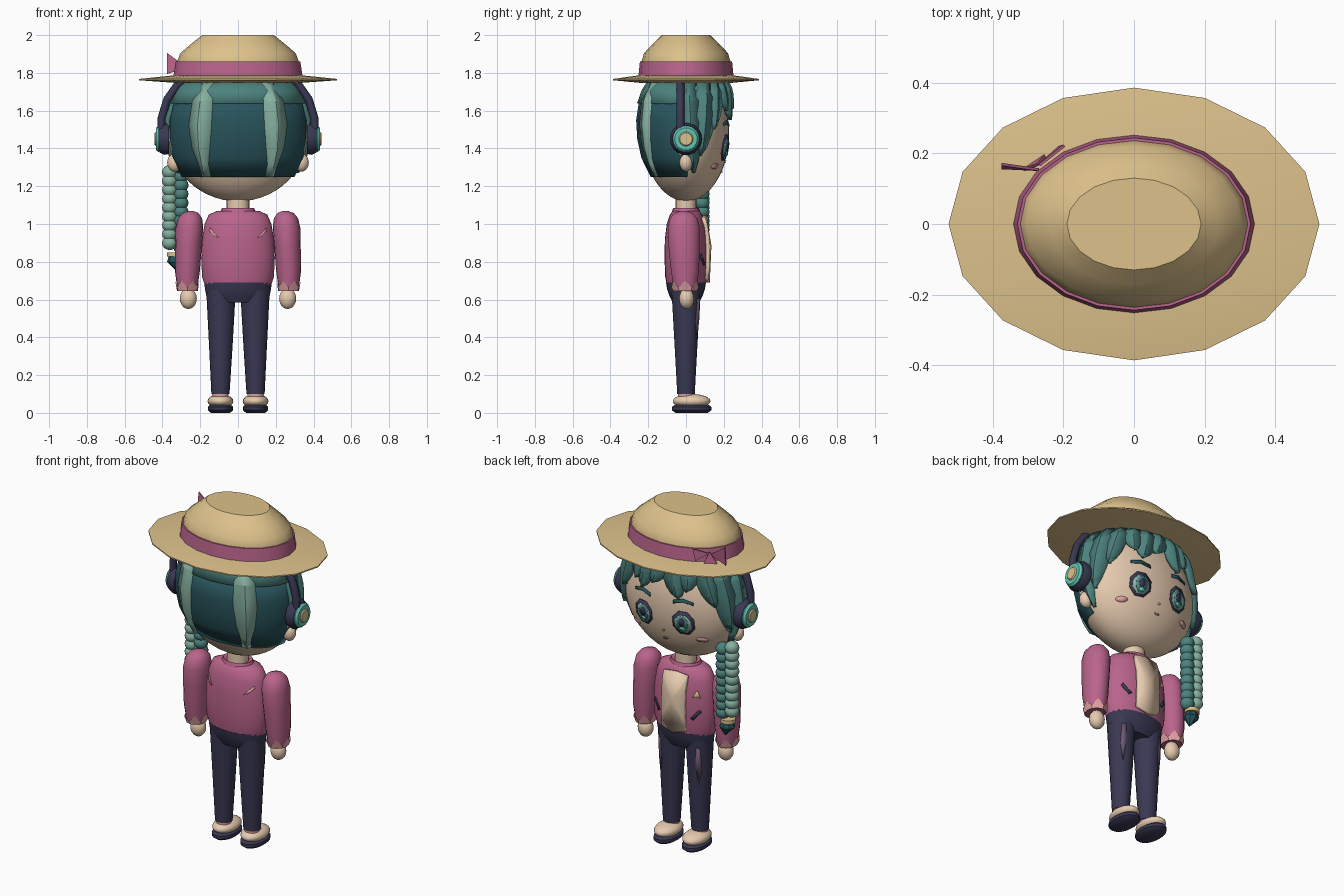
import bpy, bmesh, math
from mathutils import Vector

if "Cube" in bpy.data.objects:
    bpy.data.objects.remove(bpy.data.objects["Cube"])

COLORS = {'dark_teal': '2C555C', 'teal': '4E827E', 'mint': '86B0A0', 'straw': 'DCC08A', 'rose': 'B8648A',
          'navy': '3C3B54', 'skin': 'E6CAAE', 'aqua': '62C4B2', 'blush': 'E0A0A2', 'mauve': '6C5870'}
MATS = {}
for cname, h in COLORS.items():
    m = bpy.data.materials.new(cname)
    m.diffuse_color = [(int(h[i:i + 2], 16) / 255) ** 2.2 for i in (0, 2, 4)] + [1]
    m.use_nodes = True
    m.node_tree.nodes["Principled BSDF"].inputs["Base Color"].default_value = m.diffuse_color
    MATS[cname] = m


def finish(name, bm, mat, angle=40, closed=True, thick=0):
    if closed:
        bmesh.ops.recalc_face_normals(bm, faces=bm.faces[:])
    me = bpy.data.meshes.new(name)
    bm.to_mesh(me)
    bm.free()
    me.materials.append(MATS[mat])
    if angle:
        me.shade_smooth()
        me.set_sharp_from_angle(angle=math.radians(angle))
    ob = bpy.data.objects.new(name, me)
    bpy.context.collection.objects.link(ob)
    if thick:
        mod = ob.modifiers.new('thickness', 'SOLIDIFY')
        mod.thickness, mod.offset = thick, -1
    return ob


def loft(name, rings, mat, n=20, axis='z', angle=40, jag=0):
    """Stack of ellipses (cx, cy, cz, r1, r2); jag makes the last ring zigzag."""
    bm = bmesh.new()
    rows = []
    for i, (cx, cy, cz, r1, r2) in enumerate(rings):
        row = []
        for k in range(n):
            a = 2 * math.pi * k / n
            u, v = r1 * math.cos(a), r2 * math.sin(a)
            w = jag * (k % 2) if i == len(rings) - 1 else 0
            row.append(bm.verts.new((cx + u, cy + v, cz - w) if axis == 'z' else (cx, cy + u, cz + v)))
        rows.append(row)
    for p, q in zip(rows, rows[1:]):
        for k in range(n):
            bm.faces.new((p[k], p[(k + 1) % n], q[(k + 1) % n], q[k]))
    if not jag:
        bm.faces.new(rows[0])
        bm.faces.new(rows[-1])
    return finish(name, bm, mat, angle)


def ball(name, c, r, mat, u=16, v=10):
    bm = bmesh.new()
    bmesh.ops.create_uvsphere(bm, u_segments=u, v_segments=v, radius=1)
    for vert in bm.verts:
        vert.co = Vector([c[i] + vert.co[i] * r[i] for i in range(3)])
    return finish(name, bm, mat, 60)


def plate(name, pts, surf, off, mat, side=1, thick=0.004):
    """Thin fan of (x, z) points laid on a surface y = surf(x, z)."""
    bm = bmesh.new()
    def put(x, z):
        return bm.verts.new((x, side * (surf(x, z) + off), z))
    mid = put(sum(p[0] for p in pts) / len(pts), sum(p[1] for p in pts) / len(pts))
    ring = [put(*p) for p in pts]
    for a, b in zip(ring, ring[1:] + ring[:1]):
        f = bm.faces.new((mid, a, b))
        f.normal_update()
        if f.normal.y * side < 0:
            f.normal_flip()
    return finish(name, bm, mat, 40, False, thick)


def lerp(table, z):
    for a, b in zip(table, table[1:]):
        if z <= b[0]:
            t = max(0, (z - a[0]) / (b[0] - a[0]))
            return [p + (q - p) * t for p, q in zip(a, b)]
    return table[-1]


def oval(cx, cz, rx, rz, n=12):
    return [(cx + rx * math.cos(2 * math.pi * (k + .5) / n), cz + rz * math.sin(2 * math.pi * (k + .5) / n)) for k in range(n)]


# Hat: brim, crown, band and bow
loft('hat_brim', [(0, 0, 1.747, .33, .24), (0, 0, 1.761, .525, .386), (0, 0, 1.768, .525, .386),
                  (0, 0, 1.787, .34, .25)], 'straw', 16, angle=25)
loft('hat_crown', [(0, 0, 1.78, .325, .24), (0, 0, 1.86, .322, .236), (0, 0, 1.905, .305, .222),
                   (0, 0, 1.96, .24, .17), (0, 0, 2.0, .19, .13)], 'straw', 20, angle=30)
loft('hat_band', [(0, 0, 1.782, .342, .252), (0, 0, 1.86, .33, .244)], 'rose', 20)
bm = bmesh.new()
for tri in ([(-.27, .15, 1.83), (-.375, .165, 1.905), (-.375, .155, 1.795)],
            [(-.27, .17, 1.84), (-.2, .225, 1.87), (-.215, .22, 1.80)],
            [(-.27, .165, 1.85), (-.31, .15, 1.785), (-.25, .19, 1.785)]):
    bm.faces.new([bm.verts.new(p) for p in tri])
finish('hat_bow', bm, 'rose', 0, False, .008)

# Head, ears, neck
HC, HR = 1.48, (.37, .228, .36)
ball('head', (0, 0, HC), HR, 'skin', 40, 28)
def face(x, z):
    return HR[1] * math.sqrt(max(0, 1 - (x / HR[0]) ** 2 - ((z - HC) / HR[2]) ** 2))
loft('neck', [(0, 0, 1.03, .06, .055), (0, 0, 1.15, .06, .055)], 'skin')

# Face details
plate('nose', oval(0, 1.33, .008, .006, 6), face, .005, 'blush')
plate('mouth', oval(0, 1.275, .016, .006, 6), face, .005, 'rose')
for s, side in ((-1, 'left'), (1, 'right')):
    ball('ear_' + side, (s * .335, 0, 1.325), (.04, .035, .048), 'skin')
    plate('eye_rim_' + side, oval(s * .13, 1.405, .066, .075, 8), face, .006, 'navy')
    plate('eye_white_' + side, oval(s * .13, 1.40, .05, .056, 8), face, .009, 'mint')
    plate('iris_' + side, oval(s * .127, 1.402, .034, .05, 8), face, .012, 'teal')
    plate('pupil_' + side, oval(s * .127, 1.41, .018, .028, 8), face, .015, 'navy')
    plate('eye_glint_' + side, oval(s * .127, 1.372, .018, .013, 6), face, .016, 'aqua')
    plate('brow_' + side, [(s * .075, 1.515), (s * .13, 1.53), (s * .19, 1.52), (s * .19, 1.535),
                           (s * .13, 1.55), (s * .075, 1.535)], face, .008, 'dark_teal')
    plate('cheek_' + side, oval(s * .215, 1.305, .03, .015), face, .006, 'blush')

# Hair surface: z, side radius, back radius, front radius
HAIR = [(1.25, .305, .19, .19), (1.35, .355, .24, .225), (1.45, .375, .262, .238), (1.55, .375, .268, .243),
        (1.65, .352, .255, .243), (1.71, .325, .232, .238), (1.76, .28, .2, .215)]
def hair(a, z, k=1):
    _, rx, rb, rf = lerp(HAIR, z)
    a = math.radians(a)
    return Vector((k * rx * math.sin(a), k * (rf if math.cos(a) > 0 else rb) * math.cos(a), z))


def sheet(name, grid, mat, angle):
    bm = bmesh.new()
    rows = [[bm.verts.new(p) for p in row] for row in grid]
    for p, q in zip(rows, rows[1:]):
        for k in range(len(p) - 1):
            f = bm.faces.new((p[k], p[k + 1], q[k + 1], q[k]))
            f.normal_update()
            c = f.calc_center_median()
            if f.normal.x * c.x + f.normal.y * c.y < 0:
                f.normal_flip()
    return finish(name, bm, mat, angle, False, .018)


def shell(name, a0, a1, zs, k, mat, n):
    return sheet(name, [[hair(a0 + (a1 - a0) * i / n, z, k) for i in range(n + 1)] for z in zs], mat, 25)


def lock(name, a, hw, z0, z1, mat, tip=.03, lean=0, bulge=1.05):
    """Leaf-shaped ridge of hair hanging from z0 to z1."""
    grid = []
    for t, w in ((0, .75), (.2, .95), (.45, 1), (.7, .8), (.87, .5), (1, tip)):
        z, c = z0 + (z1 - z0) * t, a + lean * t * t
        grid.append([hair(c - hw * w, z, 1.0), hair(c, z, bulge), hair(c + hw * w, z, 1.0)])
    return sheet(name, grid, mat, 15)


shell('hair_back', 88, 272, (1.25, 1.35, 1.45, 1.55, 1.66), .985, 'dark_teal', 12)
shell('hair_crown_back', 80, 280, (1.64, 1.71, 1.76), 1.01, 'teal', 12)
shell('hair_crown_front', -82, 82, (1.685, 1.72, 1.76), .995, 'teal', 12)
for s in (-1, 1):
    lock('back_lock', 180 + s * 33, 11, 1.75, 1.25, 'mint', .45)
    lock('temple_lock', s * 86, 15, 1.75, 1.27, 'teal', .15, -s * 8)
    lock('cheek_lock', s * 64, 15, 1.75, 1.36, 'teal', .05, s * 6, 1.06)
for i, (a, tip_z) in enumerate(((-46, 1.52), (-29, 1.60), (-13, 1.55), (3, 1.61), (17, 1.56), (32, 1.60), (47, 1.50))):
    lock('fringe_lock_%d' % i, a, 11, 1.75, tip_z, 'teal', .05, (-5, 4, -4, 5, 3, -4, 5)[i])

# Braid: two columns of beads, tie and tassel
for i in range(9):
    z = 1.275 - i * .047
    ball('braid_outer', (-.362, .085, z), (.04, .04, .037), 'mint', 12, 8)
    ball('braid_inner', (-.302, .085, z - .022), (.04, .04, .037), 'teal', 12, 8)
loft('braid_tie', [(-.335, .085, .828, .042, .04), (-.335, .085, .85, .042, .04)], 'straw', 14)
loft('braid_tassel', [(-.318, .085, .745, .004, .004), (-.33, .085, .8, .046, .04),
                      (-.335, .085, .835, .03, .03)], 'dark_teal', 8, angle=20)

# Headphones
cu = bpy.data.curves.new('headphone_band', 'CURVE')
cu.dimensions, cu.bevel_depth, cu.bevel_resolution = '3D', .021, 2
arc = [(.405, 1.46), (.405, 1.56), (.375, 1.66), (.315, 1.745), (.2, 1.8)]
path = [(-x, z) for x, z in arc] + arc[::-1]
sp = cu.splines.new('POLY')
sp.points.add(len(path) - 1)
for p, (x, z) in zip(sp.points, path):
    p.co = (x, -.03, z, 1)
cu.materials.append(MATS['navy'])
bpy.context.collection.objects.link(bpy.data.objects.new('headphone_band', cu))
for s in (-1, 1):
    for part, x0, x1, r, mat in (('pad', .365, .415, .085, 'navy'), ('ring', .41, .434, .07, 'aqua'),
                                 ('center', .43, .442, .038, 'straw')):
        loft('headphone_' + part, [(s * x0, 0, 1.45, r * .95, r * .95), (s * (x0 + x1) / 2, 0, 1.45, r, r),
                                   (s * x1, 0, 1.45, r * .85, r * .85)], mat, 18, 'x')

# Jacket with shirt panel, pockets, badge and back slits
BODY = [(.66, .17, .098), (.72, .19, .11), (.82, .195, .114), (.92, .19, .112), (1.0, .177, .102),
        (1.05, .155, .085), (1.07, .11, .068)]
loft('jacket', [(0, 0, z, a, b) for z, a, b in BODY], 'rose', 28, angle=50)
loft('collar', [(0, 0, 1.05, .1, .08), (0, 0, 1.085, .085, .068), (0, 0, 1.075, .065, .058)], 'rose', 20)
def body(x, z):
    _, a, b = lerp(BODY, z)
    return b * math.sqrt(max(0, 1 - (x / a) ** 2))
side_z = (.71, .78, .86, .94, 1.0, 1.035)
plate('shirt_panel', [(.075, z) for z in side_z] + [(0, 1.045)] + [(-.075, z) for z in side_z[::-1]] + [(0, .69)],
      body, .022, 'skin', thick=.02)
plate('badge', [(-.15, .915), (-.11, .915), (-.13, .955)], body, .006, 'straw')
for s in (-1, 1):
    plate('pocket', [(s * .10, .79), (s * .115, .78), (s * .155, .83), (s * .145, .845)], body, .006, 'navy')
    plate('back_slit', [(s * .105, .93), (s * .125, .935), (s * .155, .965), (s * .15, .98)], body, .006, 'blush', -1)

    # Sleeves, cuffs, hands
    loft('sleeve', [(s * .268, -.005, .65, .052, .06), (s * .268, -.005, .75, .066, .075),
                    (s * .262, -.01, .88, .07, .084), (s * .257, -.012, .98, .073, .086),
                    (s * .254, -.012, 1.03, .064, .074), (s * .252, -.012, 1.058, .043, .05),
                    (s * .25, -.012, 1.07, .012, .014)], 'rose', 18, angle=60)
    loft('cuff', [(s * .268, -.005, .645, .055, .063), (s * .268, -.005, .70, .064, .073)],
         'blush', 12, jag=.035)
    ball('hand', (s * .263, .003, .605), (.045, .04, .055), 'skin')

    # Trouser legs with worn patches
    LEG = [(.1, .093, .048, .047), (.35, .091, .062, .061), (.65, .09, .078, .078)]
    loft('leg', [(s * x, 0, z, a, b) for z, x, a, b in LEG], 'navy', 18)
    def shin(x, z):
        _, c, a, b = lerp(LEG, z)
        return b * math.sqrt(max(0, 1 - ((abs(x) - c) / a) ** 2))
    plate('worn_patch', [(s * .125, .38), (s * .14, .48), (s * .138, .6), (s * .118, .61), (s * .112, .5)],
          shin, .005, 'mauve')

    # Ankles and shoes
    loft('ankle', [(s * .093, 0, .06, .042, .042), (s * .093, 0, .115, .044, .044)], 'blush', 16)
    ball('shoe', (s * .093, .03, .062), (.068, .1, .038), 'skin', 20, 12)
    loft('sole', [(s * .093, .03, 0, .05, .085), (s * .093, .03, .014, .067, .104),
                  (s * .093, .03, .032, .067, .104), (s * .093, .03, .042, .055, .09)], 'navy', 20)

# Hips and waistband
loft('hips', [(0, 0, .585, .12, .07), (0, 0, .62, .168, .088), (0, 0, .655, .175, .1),
              (0, 0, .69, .178, .106)], 'navy', 24)
